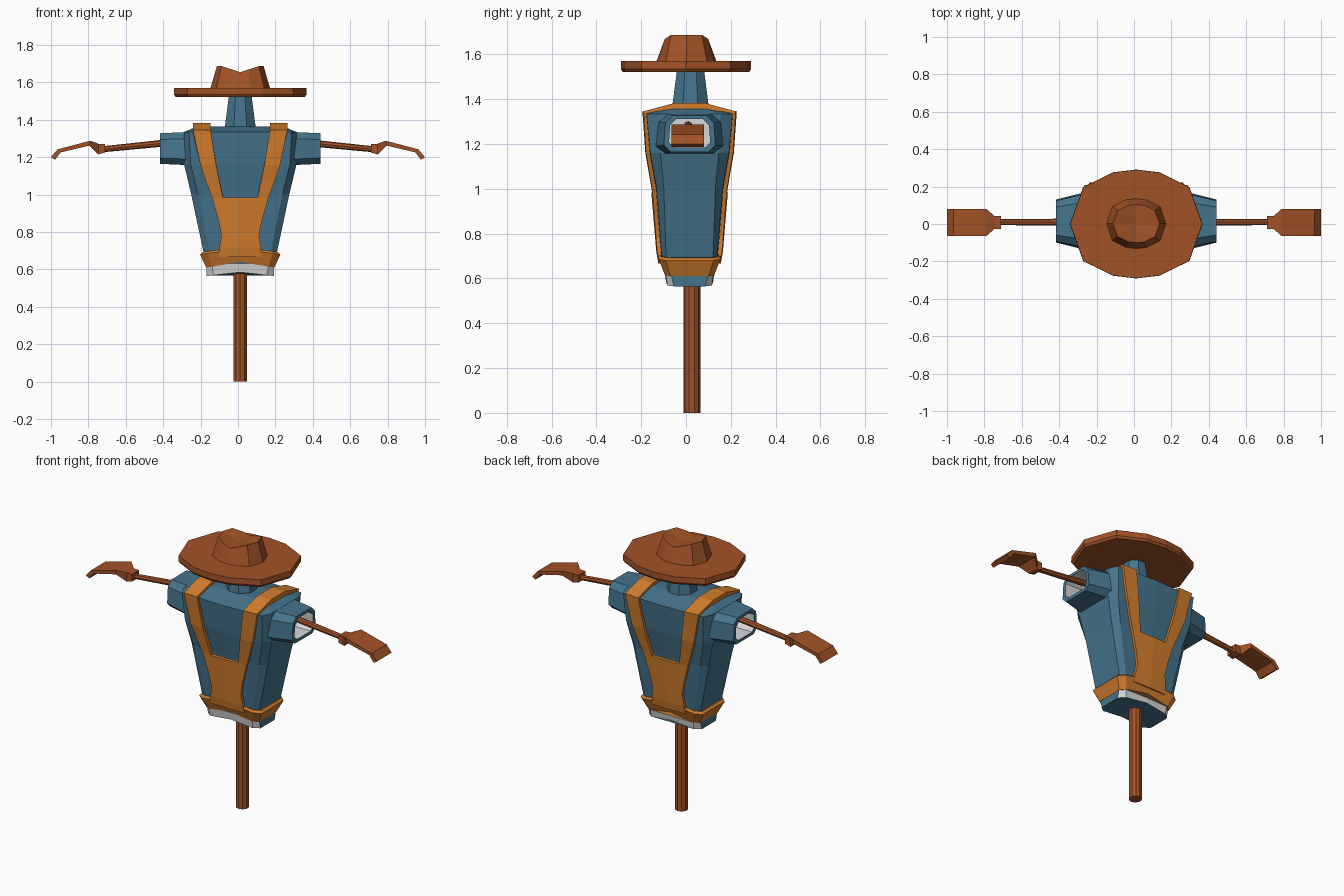
import bpy, bmesh, math
from mathutils import Vector

if "Cube" in bpy.data.objects:
    bpy.data.objects.remove(bpy.data.objects["Cube"])


def material(name, rgb):
    m = bpy.data.materials.new(name)
    m.use_nodes = True
    m.diffuse_color = (*rgb, 1)
    m.node_tree.nodes["Principled BSDF"].inputs["Base Color"].default_value = (*rgb, 1)
    return m


WOOD = material("brown wood", (0.36, 0.085, 0.02))
SHIRT = material("blue cloth", (0.06, 0.175, 0.265))
STRAP = material("orange cloth", (0.66, 0.21, 0.027))
LINING = material("white lining", (0.68, 0.68, 0.68))

CX, CY = 0.012, 0.016   # centre of the clothed body


def finish(name, bm, mats, at=(0, 0, 0)):
    bmesh.ops.recalc_face_normals(bm, faces=bm.faces)
    me = bpy.data.meshes.new(name)
    bm.to_mesh(me)
    bm.free()
    for m in mats:
        me.materials.append(m)
    ob = bpy.data.objects.new(name, me)
    ob.location = at
    bpy.context.scene.collection.objects.link(ob)
    return ob


def loft(name, rings, mats, at=(0, 0, 0), closed=True, paint=None):
    """Skin a list of equal rings; closed rings get end caps."""
    bm = bmesh.new()
    rows = [[bm.verts.new(p) for p in ring] for ring in rings]
    n = len(rows[0])
    for a, b in zip(rows, rows[1:]):
        for i in range(n if closed else n - 1):
            j = (i + 1) % n
            bm.faces.new((a[i], a[j], b[j], b[i]))
    if closed:
        bm.faces.new(rows[0])
        bm.faces.new(rows[-1])
    bmesh.ops.recalc_face_normals(bm, faces=bm.faces)
    if paint:
        for f in bm.faces:
            f.material_index = paint(f)
    return finish(name, bm, mats, at)


def rod(name, a, b, r1, r2, sides, mat):
    a, b = Vector(a), Vector(b)
    bm = bmesh.new()
    bmesh.ops.create_cone(bm, cap_ends=True, segments=sides, radius1=r1, radius2=r2,
                          depth=(b - a).length)
    bmesh.ops.rotate(bm, verts=bm.verts,
                     matrix=Vector((0, 0, 1)).rotation_difference(b - a).to_matrix())
    return finish(name, bm, [mat], (a + b) / 2)


def section(z, w, s, c, d, rise=0.0):
    """Body outline: flat sides, chamfered corners, bowed front and back."""
    q = [(w, s), (c, d * 0.95), (0, d), (-c, d * 0.95), (-w, s)]
    pts = q + [(-x, -y) for x, y in q]
    return [(x, y, z + rise * (1 - abs(x) / w)) for x, y in pts]


# Torso rows: height, side, side depth, corner, front depth
BODY = [
    (0.565, 0.180, 0.070, 0.145, 0.105),
    (0.630, 0.180, 0.085, 0.150, 0.113),
    (0.700, 0.198, 0.105, 0.165, 0.130),
    (1.000, 0.262, 0.115, 0.225, 0.155),
    (1.160, 0.300, 0.130, 0.265, 0.185),
    (1.335, 0.300, 0.140, 0.275, 0.202),
    (1.365, 0.230, 0.050, 0.200, 0.075),
]


def hem_paint(f):
    front = abs(f.normal.x) < 0.9 and abs(f.normal.z) < 0.6
    return 1 if front and f.calc_center_median().z < 0.63 else 0


loft("shirt_body", [section(*r, 0.02 if r[0] < 0.6 else 0) for r in BODY],
     [SHIRT, LINING], (CX, CY, 0), paint=hem_paint)

# Waist band
loft("waist_band", [
    section(0.610, 0.182, 0.085, 0.150, 0.116, 0.03),
    section(0.680, 0.215, 0.108, 0.175, 0.145, 0.03),
    section(0.692, 0.203, 0.100, 0.165, 0.135, 0.03),
], [STRAP], (CX, CY, 0))


def front_depth(x, z):
    """Depth of the torso front at a point."""
    for lo, hi in zip(BODY, BODY[1:]):
        if lo[0] <= z <= hi[0]:
            t = (z - lo[0]) / (hi[0] - lo[0])
            c, d = (lo[k] + (hi[k] - lo[k]) * t for k in (3, 4))
            return d * (1 - 0.05 * min(1, abs(x) / c))


def thicken(ob):
    mod = ob.modifiers.new("thickness", "SOLIDIFY")
    mod.thickness = 0.034
    mod.offset = 0


# Shoulder straps: height, inner edge, outer edge
STRAP_ROWS = [(0.985, 0.092, 0.150), (1.08, 0.112, 0.185), (1.16, 0.128, 0.212),
              (1.335, 0.158, 0.252)]
for s, side in ((1, "left"), (-1, "right")):
    half = [[(s * x, -front_depth(x, z), z) for x in (i, o)] for z, i, o in STRAP_ROWS]
    half.append([(s * x, -0.065, 1.366) for x in (0.158, 0.252)])
    back = [[(x, -y, z) for x, y, z in row] for row in reversed(half)]
    thicken(loft(side + "_shoulder_strap", half + back, [STRAP], (CX, CY, 0), closed=False))

# Front and back bibs: height, half width
BIB_ROWS = [(0.67, 0.115), (0.72, 0.110), (0.785, 0.100), (0.86, 0.115), (0.985, 0.150)]
for f, side in ((-1, "front"), (1, "back")):
    rows = [[(x, f * front_depth(x, z), z) for x in (-h, -h / 2, 0, h / 2, h)]
            for z, h in BIB_ROWS]
    thicken(loft(side + "_bib", rows, [STRAP], (CX, CY, 0), closed=False))


# Sleeves with hollow lined cuffs
CUFF = [(0.085, -0.085), (0.115, -0.055), (0.108, 0.045), (0.075, 0.078)]
CUFF = CUFF + [(-y, z) for y, z in reversed(CUFF)]


def cuff_ring(x, sy, sz):
    return [(x, y * sy, 1.25 + z * sz) for y, z in CUFF]


for s, side in ((1, "left"), (-1, "right")):
    rings = [cuff_ring(s * x, sy, sz) for x, sy, sz in
             ((0.22, 1.45, 1.12), (0.43, 1, 1), (0.43, 0.8, 0.78), (0.32, 0.8, 0.78))]

    def lining(f):
        return int(all(abs(v.co.y) < 0.0925 and abs(v.co.z - 1.25) < 0.067 for v in f.verts))

    loft(side + "_sleeve", rings, [SHIRT, LINING], (CX, CY, 0), paint=lining)

# Arm sticks and bent flat hands
HAND_TOP = [(0.71, 1.27, 0.034), (0.745, 1.272, 0.034), (0.79, 1.288, 0.073),
            (0.965, 1.242, 0.073), (1.0, 1.2, 0.073)]
HAND_BASE = [(0.71, 1.225), (0.748, 1.215), (0.795, 1.262), (0.948, 1.226), (0.978, 1.187)]
for s, side in ((1, "left"), (-1, "right")):
    rod(side + "_arm_stick", (s * 0.30, 0.01, 1.285), (s * 0.73, 0.01, 1.242),
        0.019, 0.016, 8, WOOD)
    rings = [[(s * x, -w, z), (s * x, w, z), (s * bx, w, bz), (s * bx, -w, bz)]
             for (x, z, w), (bx, bz) in zip(HAND_TOP, HAND_BASE)]
    loft(side + "_hand", rings, [WOOD], (0, 0.008, 0))

# Neck and standing pole
neck = rod("neck", (CX, 0.02, 1.34), (CX, 0.02, 1.54), 0.092, 0.064, 8, SHIRT)
neck.rotation_euler.z = math.radians(22.5)
rod("pole", (CX, 0.026, 0), (CX, 0.026, 0.75), 0.038, 0.038, 10, WOOD)

# Hat: brim, crown and creased top
OVAL = [(1, 0), (0.8, 0.68), (0.35, 0.95), (0, 1), (-0.35, 0.95), (-0.8, 0.68)]
OVAL = OVAL + [(-x, -y) for x, y in OVAL]


def oval(z, rx, ry, crease=0.0):
    return [(x * rx, y * ry, z + crease * min(1, abs(x) / 0.8)) for x, y in OVAL]


loft("hat_brim", [oval(1.522, 0.345, 0.282), oval(1.535, 0.355, 0.291),
                  oval(1.57, 0.353, 0.29)], [WOOD], (CX, 0, 0))
loft("hat_crown", [oval(1.56, 0.162, 0.137), oval(1.655, 0.125, 0.102, 0.032),
                   oval(1.652, 0.01, 0.01)], [WOOD], (CX, 0.002, 0))
